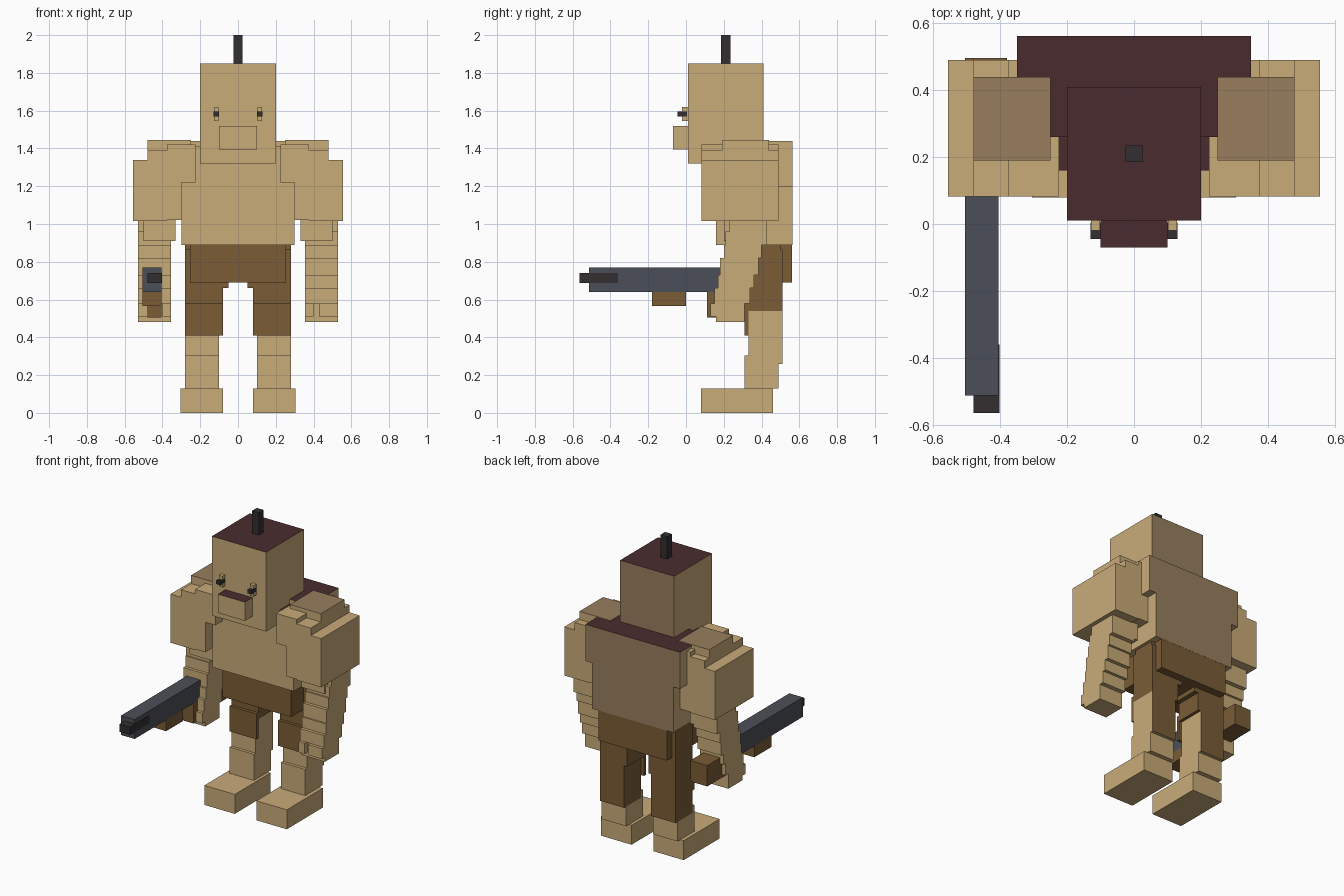
import bpy
import bmesh
from mathutils import Vector

default_cube = bpy.data.objects.get("Cube")
if default_cube:
    bpy.data.objects.remove(default_cube, do_unlink=True)


def linear(channel):
    value = channel / 255
    return value / 12.92 if value <= 0.04045 else ((value + 0.055) / 1.055) ** 2.4


def make_material(name, *rgb):
    material = bpy.data.materials.new(name)
    colour = [linear(channel) for channel in rgb] + [1]
    material.diffuse_color = colour
    material.use_nodes = True
    for node in material.node_tree.nodes:
        if node.type == 'BSDF_PRINCIPLED':
            node.inputs["Base Color"].default_value = colour
    return material


tan = make_material("tan skin", 201, 171, 121)
dull = make_material("dull brown skin", 152, 126, 94)
trouser = make_material("trouser brown", 122, 92, 54)
maroon = make_material("dark maroon", 74, 44, 46)
slate = make_material("slate metal", 75, 79, 88)
black = make_material("near black", 52, 46, 48)

DIRECTIONS = {
    "left": Vector((1, 0, 0)),
    "right": Vector((-1, 0, 0)),
    "back": Vector((0, 1, 0)),
    "top": Vector((0, 0, 1)),
}


def box(name, x, y, z, material, **painted):
    """Box from three ranges; painted gives a colour to the faces of a direction."""
    mesh = bpy.data.meshes.new(name)
    bm = bmesh.new()
    bmesh.ops.create_cube(bm, size=1)
    for vert in bm.verts:
        for axis, (low, high) in enumerate((x, y, z)):
            vert.co[axis] = low if vert.co[axis] < 0 else high
    mesh.materials.append(material)
    bm.normal_update()
    for direction, paint in painted.items():
        mesh.materials.append(paint)
        for face in bm.faces:
            if face.normal.dot(DIRECTIONS[direction]) > 0.9:
                face.material_index = len(mesh.materials) - 1
    bm.to_mesh(mesh)
    bm.free()
    part = bpy.data.objects.new(name, mesh)
    bpy.context.collection.objects.link(part)
    return part


def pair(name, x, y, z, material, **painted):
    """The same box on the left and, mirrored, on the right."""
    box("left_" + name, x, y, z, material, **painted)
    box("right_" + name, (-x[1], -x[0]), y, z, material, **painted)


def centred(name, half_width, y, z, material, **painted):
    box(name, (-half_width, half_width), y, z, material, **painted)


# Head, snout, eyes and topknot
centred("head", .2, (.01, .41), (1.32, 1.85), tan, top=maroon, back=dull)
centred("snout", .1, (-.07, .01), (1.395, 1.52), tan, top=maroon)
centred("topknot", .025, (.185, .235), (1.85, 2), black)
pair("eye", (.102, .128), (-.02, .01), (1.545, 1.62), tan)
pair("pupil", (.1, .13), (-.045, .005), (1.57, 1.595), black)

# Torso: wide shoulders over a narrower belly, with a lower chest step in front
centred("upper_torso", .35, (.26, .563), (1.195, 1.44), tan, top=maroon, back=dull)
centred("belly", .3, (.16, .563), (.89, 1.195), tan, back=dull)
centred("chest", .3, (.16, .26), (1.195, 1.41), tan, top=maroon)
centred("belt", .253, (.2, .562), (.69, .89), trouser)

# Upper arms: columns stepping down towards the outside
for name, x, z in (
    ("inner_upper_arm", (.225, .3), (1.22, 1.42)),
    ("middle_upper_arm", (.3, .375), (1.02, 1.42)),
    ("outer_upper_arm", (.375, .48), (1.015, 1.39)),
    ("edge_upper_arm", (.48, .557), (1.015, 1.34)),
):
    pair(name, x, (.083, .49), z, tan)
pair("shoulder_pad", (.25, .48), (.19, .44), (1.3, 1.445), tan, top=dull)
pair("elbow", (.33, .5), (.2, .43), (.91, 1.03), tan)

# Forearms: slices leaning forward towards the hand
slices = (
    (.96, 1.02, .23, .43),
    (.89, .96, .21, .43),
    (.82, .89, .2, .4),
    (.73, .82, .18, .385),
    (.66, .73, .17, .36),
    (.58, .66, .15, .34),
    (.48, .58, .16, .31),
)
for number, (bottom, top, front, back) in enumerate(slices, 1):
    pair("forearm_slice_%d" % number, (.355, .53), (front, back), (bottom, top), tan)
pair("thumb", (.355, .4), (.13, .17), (.51, .58), tan)
pair("fingers", (.43, .53), (.13, .17), (.51, .58), tan)

# Legs: trousers end higher in front and on one side than at the back
pair("hip", (.05, .28), (.33, .51), (.66, .865), trouser)
pair("thigh", (.08, .28), (.33, .51), (.54, .66), trouser)
pair("hip_side", (.2, .28), (.35, .5), (.8, .89), trouser)
pair("trouser_front", (.08, .28), (.31, .33), (.41, .58), trouser)
pair("shin", (.1, .28), (.33, .51), (.26, .54), tan, back=trouser, right=trouser)
pair("ankle", (.1, .28), (.31, .49), (.13, .305), tan)
pair("foot", (.08, .305), (.08, .46), (0, .13), tan)

# Long gun in the right hand
box("gun_body", (-.505, -.405), (-.513, .33), (.64, .77), slate)
box("gun_muzzle", (-.48, -.402), (-.565, -.36), (.688, .74), black)
box("gun_foregrip", (-.505, -.405), (-.18, 0), (.565, .64), trouser)
box("gun_handle", (-.48, -.405), (.11, .2), (.505, .64), trouser)
box("gun_stock", (-.505, -.38), (.31, .497), (.56, .7), trouser)
